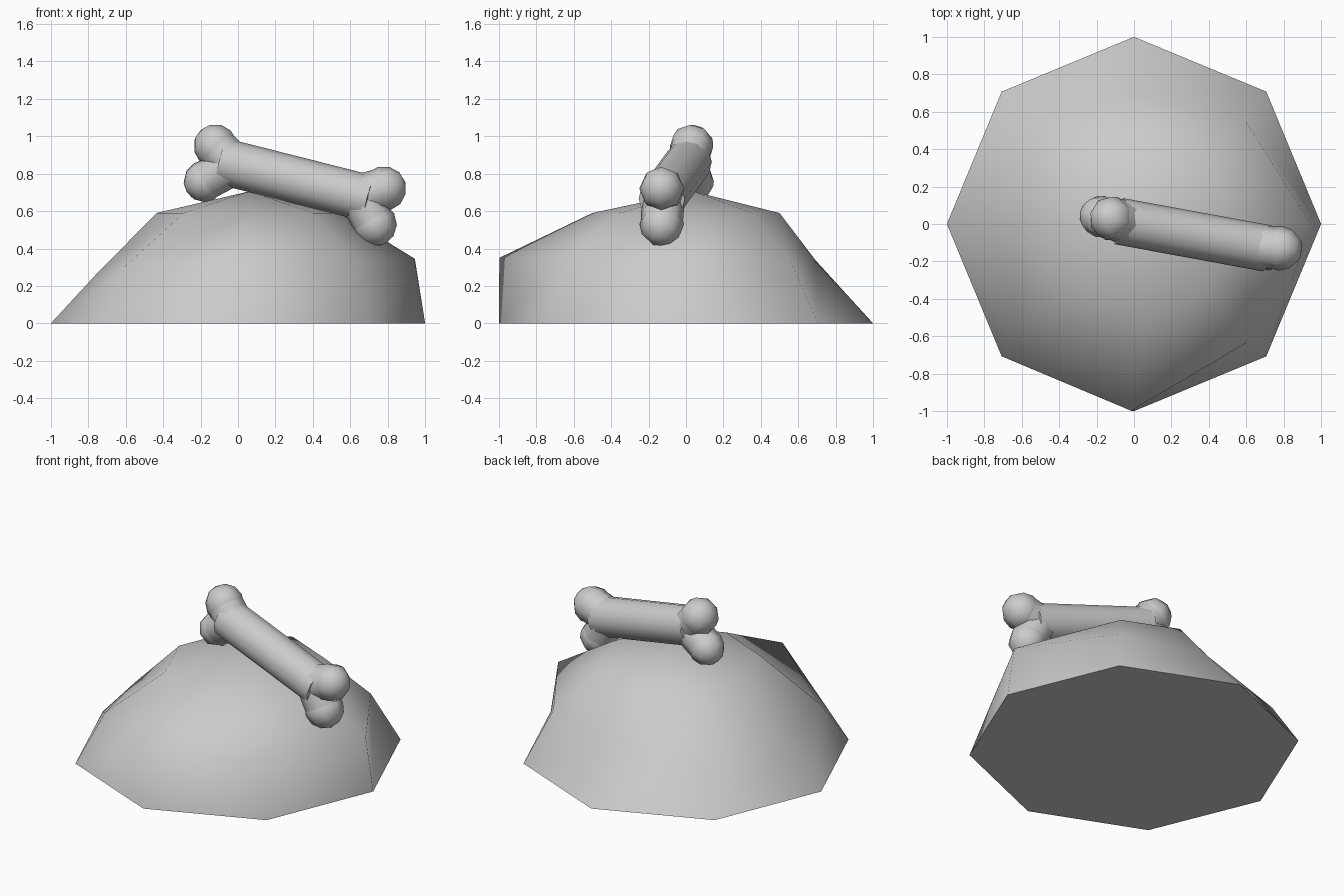
import bpy, bmesh
from math import cos, sin, radians
from mathutils import Vector

if "Cube" in bpy.data.objects:
    bpy.data.objects.remove(bpy.data.objects["Cube"])


def finish(name, bm, angle):
    bmesh.ops.recalc_face_normals(bm, faces=bm.faces)
    me = bpy.data.meshes.new(name)
    bm.to_mesh(me)
    bm.free()
    ob = bpy.data.objects.new(name, me)
    bpy.context.collection.objects.link(ob)
    bpy.ops.object.select_all(action='DESELECT')
    ob.select_set(True)
    bpy.context.view_layer.objects.active = ob
    bpy.ops.object.shade_smooth_by_angle(angle=radians(angle))
    return ob


# Mound: eight-sided dome, the middle ring is uneven
octagon = [(cos(radians(45 * i)), sin(radians(45 * i))) for i in range(8)]
middle = [(0.945, 0, 0.345), (0.59, 0.56, 0.33), (0, 0.69, 0.34), (-0.64, 0.54, 0.28),
          (-0.76, 0, 0.26), (-0.62, -0.52, 0.29), (-0.015, -0.998, 0.35), (0.61, -0.63, 0.345)]
rings = [[(x, y, 0) for x, y in octagon], middle,
         [(0.49 * x + 0.055, 0.5 * y, 0.59) for x, y in octagon]]
bm = bmesh.new()
loops = [[bm.verts.new(p) for p in ring] for ring in rings]
apex = bm.verts.new((0.06, 0.04, 0.705))
bm.faces.new(loops[0][::-1])
for i in range(8):
    j = (i + 1) % 8
    for lo, hi in zip(loops, loops[1:]):
        bm.faces.new((lo[i], lo[j], hi[j], hi[i]))
    bm.faces.new((loops[2][i], loops[2][j], apex))
finish("mound", bm, 65)


# Bone parts
def rod(name, a, b, r1, r2, sides=10):
    a, b = Vector(a), Vector(b)
    d = b - a
    mat = d.to_track_quat('Z', 'Y').to_matrix().to_4x4()
    mat.translation = (a + b) / 2
    bm = bmesh.new()
    bmesh.ops.create_cone(bm, cap_ends=True, segments=sides, radius1=r1,
                          radius2=r2, depth=d.length, matrix=mat)
    finish(name, bm, 50)


def knob(name, centre, r, axis):
    mat = Vector(axis).to_track_quat('Z', 'Y').to_matrix().to_4x4()
    mat.translation = Vector(centre)
    bm = bmesh.new()
    bmesh.ops.create_uvsphere(bm, u_segments=8, v_segments=6, radius=r, matrix=mat)
    finish(name, bm, 60)


left_end = Vector((-0.08, 0.015, 0.865))
right_end = Vector((0.71, -0.13, 0.665))
rod("bone_shaft", left_end, right_end, 0.125, 0.125, 12)

# Two knobs with short, thick necks at each end
for label, root, knobs in (
        ("left", left_end + Vector((0.05, -0.01, -0.015)),
         ((-0.12, 0.03, 0.945, 0.12), (-0.18, 0.04, 0.76, 0.112))),
        ("right", right_end + Vector((-0.06, 0.01, 0.015)),
         ((0.78, -0.13, 0.72, 0.12), (0.73, -0.13, 0.53, 0.12)))):
    for part, (x, y, z, r) in zip(("upper", "lower"), knobs):
        c = Vector((x, y, z))
        rod(f"{label}_{part}_neck", root, c, 0.115, r * 0.95, 8)
        knob(f"{label}_{part}_knob", c, r, c - root)
